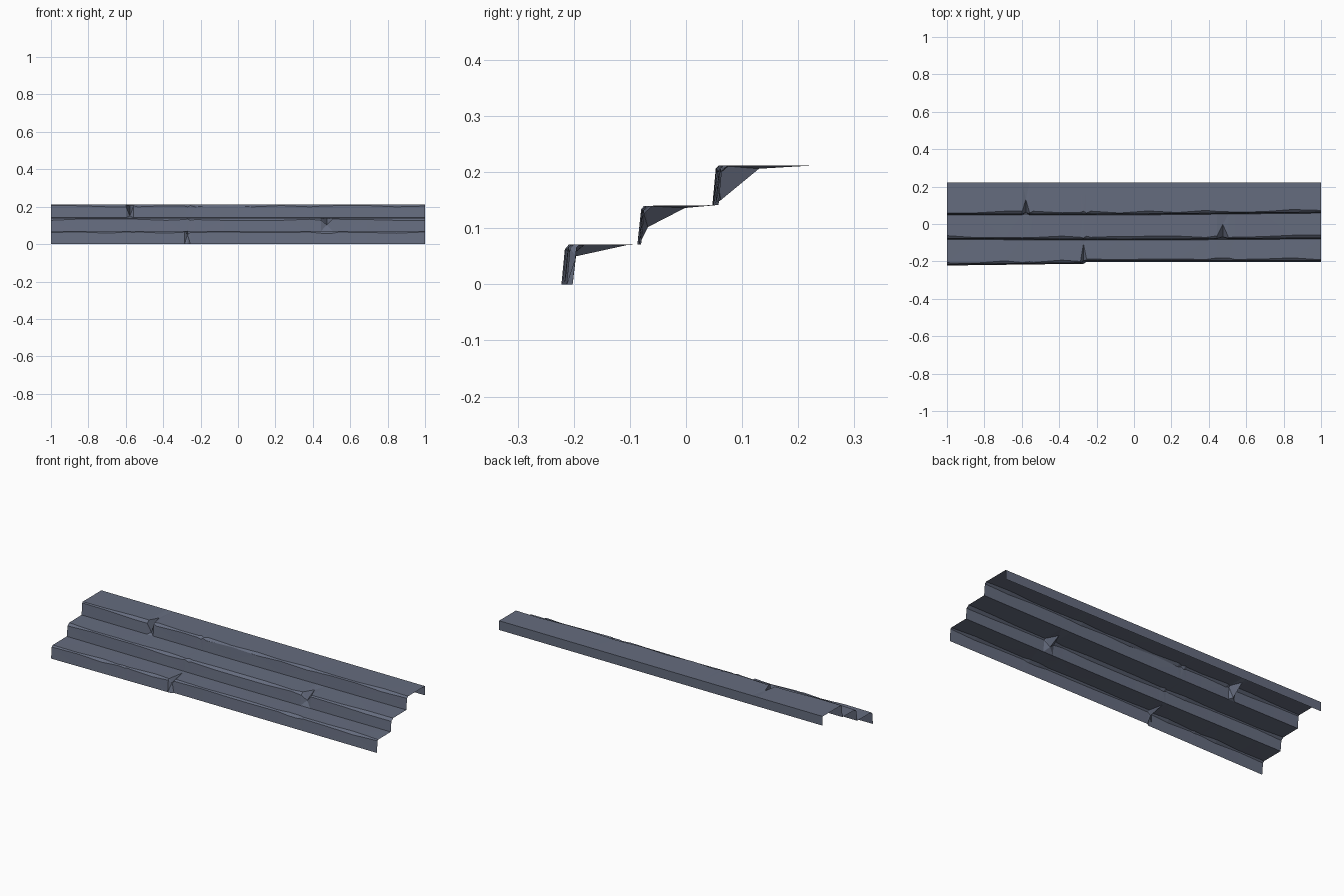
import bpy, bmesh, random

if "Cube" in bpy.data.objects:
    bpy.data.objects.remove(bpy.data.objects["Cube"])

random.seed(7)

stone = bpy.data.materials.new("slate grey stone")
stone.diffuse_color = (0.13, 0.15, 0.21, 1)
stone.use_nodes = True
stone.node_tree.nodes["Principled BSDF"].inputs["Base Color"].default_value = stone.diffuse_color

# Riser foot y at left end, middle and right end, and foot z / nose z
STEPS = [
    dict(foot=(-0.222, -0.209, -0.202), z0=0.0, z1=0.071),
    dict(foot=(-0.083, -0.087, -0.080), z0=0.071, z1=0.140),
    dict(foot=(0.047, 0.048, 0.058), z0=0.141, z1=0.212),
]
# Chips: step index, x, half width, riser point (y, z), tread point (y, z)
CHIPS = [
    (0, -0.270, 0.016, (-0.196, 0.050), (-0.105, 0.070)),
    (1, 0.475, 0.030, (-0.068, 0.102), (-0.002, 0.136)),
    (2, -0.578, 0.020, (0.062, 0.150), (0.130, 0.206)),
]
BACK_Y, LIP_Z = 0.222, 0.160

# Columns along the stair, with extra ones around each chip
xs = [-1 + i * 2 / 13 for i in range(14)]
for _, cx, hw, _, _ in CHIPS:
    xs = [x for x in xs if abs(x - cx) > hw * 1.8]
    xs += [cx - hw, cx, cx + hw]
xs.sort()


def foot_y(f, x):
    a, b = (f[0], f[1]) if x < 0 else (f[1], f[2])
    return a + (b - a) * (x + 1 if x < 0 else x)


def column(x):
    """Worn cross-section of the whole flight at x."""
    pts = []
    for i, s in enumerate(STEPS):
        y = foot_y(s["foot"], x)
        if i == 0 and x > -0.27:
            y = -0.202
        wear = random.choice((0.0, 0.15, 0.4, 1.0))
        top = (y + 0.006, s["z1"] - 0.006 - 0.007 * wear)
        nose = (y + 0.011 + 0.010 * wear, s["z1"] - 0.001 * random.random())
        for ci, cx, hw, rp, tp in CHIPS:
            if ci == i and abs(x - cx) < 1e-6:
                top, nose = rp, tp
        pts += [(y, s["z0"]), top, nose]
    pts += [(BACK_Y, 0.2115), (BACK_Y, LIP_Z)]
    return pts


# Worn steps: open stone sheet with risers, treads and a back lip
bm = bmesh.new()
grid = [[bm.verts.new((x, y, z)) for y, z in column(x)] for x in xs]
for a, b in zip(grid, grid[1:]):
    for j in range(len(a) - 1):
        bm.faces.new((a[j], b[j], b[j + 1], a[j + 1]))
bmesh.ops.triangulate(bm, faces=bm.faces[:])
me = bpy.data.meshes.new("worn_stone_steps")
bm.to_mesh(me)
bm.free()
me.materials.append(stone)
steps = bpy.data.objects.new("worn_stone_steps", me)
bpy.context.collection.objects.link(steps)
